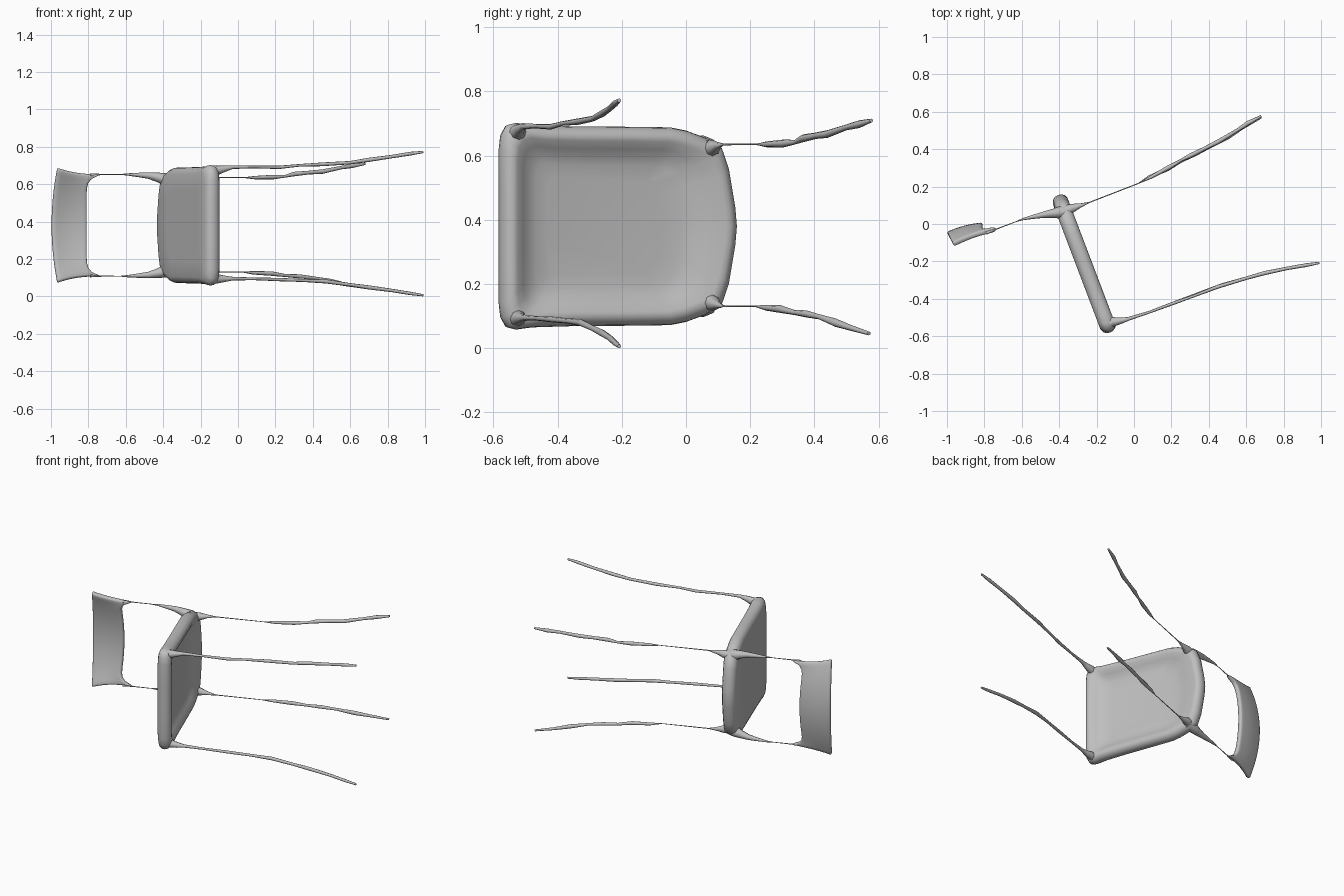
import bpy, bmesh, math
from mathutils import Vector

grey = bpy.data.materials.new("plain_grey")
grey.diffuse_color = (0.52, 0.52, 0.52, 1)
MID = 0.38  # symmetry height of the tipped chair


def finish(bm, name, angle=50):
    bmesh.ops.recalc_face_normals(bm, faces=bm.faces)
    me = bpy.data.meshes.new(name)
    bm.to_mesh(me)
    bm.free()
    ob = bpy.data.objects.new(name, me)
    bpy.context.collection.objects.link(ob)
    me.materials.append(grey)
    bpy.ops.object.select_all(action='DESELECT')
    ob.select_set(True)
    bpy.context.view_layer.objects.active = ob
    bpy.ops.object.shade_smooth_by_angle(angle=math.radians(angle))
    return ob


def skin(bm, rings):
    """Bridge closed rings of equal size and cap both ends."""
    loops = [[bm.verts.new(p) for p in r] for r in rings]
    n = len(loops[0])
    for a, b in zip(loops, loops[1:]):
        for i in range(n):
            j = (i + 1) % n
            bm.faces.new((a[i], a[j], b[j], b[i]))
    bm.faces.new(loops[0])
    bm.faces.new(loops[-1])


def tube(name, pts, sides=8):
    """Tapered tube through (x, y, z, radius) points."""
    rings = []
    for i, p in enumerate(pts):
        a = Vector(pts[max(i - 1, 0)][:3])
        b = Vector(pts[min(i + 1, len(pts) - 1)][:3])
        d = (b - a).normalized()
        side = d.cross(Vector((0, 0, 1))).normalized()
        up = side.cross(d)
        c = Vector(p[:3])
        rings.append([c + p[3] * (side * math.cos(t) + up * math.sin(t))
                      for t in (2 * math.pi * k / sides for k in range(sides))])
    bm = bmesh.new()
    skin(bm, rings)
    finish(bm, name)


# Seat: upright slab with a dished underside facing +x
axis = Vector((-0.355, 0.935, 0))
normal = Vector((0.935, 0.355, 0))
origin = Vector((-0.355, 0.02, 0))
half = [(0.155, 0), (0.15, 0.06), (0.14, 0.12), (0.13, 0.18), (0.108, 0.245),
        (0.07, 0.272), (0.0, 0.298), (-0.05, 0.308), (-0.2, 0.31), (-0.35, 0.311),
        (-0.48, 0.315), (-0.53, 0.322), (-0.56, 0.314), (-0.575, 0.285),
        (-0.58, 0.24), (-0.58, 0.1), (-0.58, 0)]
outline = half + [(y, -h) for y, h in half[-2:0:-1]]
UC = (-0.215 - 0.02) / 0.935


def seat_ring(inset, off):
    ring = []
    for y, h in outline:
        u = (y - 0.02) / 0.935
        d = inset * (1.5 if y > 0 and inset > 0.06 else 1)  # gentler dish at the back
        u = UC + (u - UC) * (1 - d / 0.39)
        p = origin + axis * u + normal * off
        ring.append(Vector((p.x, p.y, MID + h * (1 - inset / 0.31))))
    return ring


bm = bmesh.new()
skin(bm, [seat_ring(*r) for r in (
    (0.12, -0.043), (0.035, -0.043), (0.014, -0.034), (0.003, -0.018), (0, 0),
    (0.003, 0.018), (0.014, 0.034), (0.03, 0.042), (0.045, 0.039),
    (0.07, 0.022), (0.095, 0.007), (0.12, 0.0), (0.16, -0.004))])
finish(bm, "seat")

# Front legs
tube("front_leg_upper", [
    (-0.145, -0.535, 0.67, 0.03), (-0.11, -0.522, 0.674, 0.025), (-0.07, -0.517, 0.683, 0.017),
    (-0.03, -0.507, 0.691, 0.010), (0.08, -0.472, 0.692, 0.007), (0.22, -0.42, 0.69, 0.009),
    (0.32, -0.385, 0.70, 0.007), (0.45, -0.335, 0.706, 0.010), (0.6, -0.29, 0.715, 0.009),
    (0.7, -0.262, 0.73, 0.011), (0.82, -0.237, 0.747, 0.009), (0.92, -0.22, 0.763, 0.010),
    (0.99, -0.208, 0.772, 0.006)])
tube("front_leg_lower", [
    (-0.145, -0.535, 0.095, 0.03), (-0.11, -0.522, 0.094, 0.025), (-0.07, -0.517, 0.094, 0.017),
    (-0.03, -0.507, 0.095, 0.010), (0.08, -0.472, 0.094, 0.007), (0.22, -0.42, 0.090, 0.009),
    (0.35, -0.37, 0.085, 0.008), (0.47, -0.328, 0.08, 0.011), (0.6, -0.29, 0.062, 0.009),
    (0.7, -0.262, 0.048, 0.011), (0.82, -0.237, 0.032, 0.009), (0.92, -0.22, 0.016, 0.009),
    (0.99, -0.208, 0.006, 0.006)])

# Back legs: hair-thin next to the seat, thicker towards the foot
tube("back_leg_upper", [
    (-0.37, 0.068, 0.62, 0.03), (-0.33, 0.085, 0.625, 0.024), (-0.29, 0.098, 0.631, 0.012),
    (-0.24, 0.115, 0.635, 0.003), (0.03, 0.22, 0.635, 0.002), (0.09, 0.25, 0.635, 0.009),
    (0.19, 0.305, 0.638, 0.012), (0.25, 0.34, 0.642, 0.007), (0.3, 0.365, 0.654, 0.012),
    (0.38, 0.405, 0.662, 0.010), (0.45, 0.44, 0.667, 0.012), (0.55, 0.50, 0.688, 0.009),
    (0.61, 0.54, 0.698, 0.012), (0.68, 0.577, 0.709, 0.006)])
tube("back_leg_lower", [
    (-0.37, 0.068, 0.145, 0.03), (-0.33, 0.085, 0.14, 0.024), (-0.29, 0.098, 0.135, 0.012),
    (-0.24, 0.115, 0.131, 0.003), (0.02, 0.215, 0.131, 0.002), (0.08, 0.25, 0.126, 0.009),
    (0.18, 0.295, 0.122, 0.012), (0.25, 0.335, 0.112, 0.008), (0.33, 0.375, 0.107, 0.011),
    (0.41, 0.415, 0.098, 0.008), (0.5, 0.465, 0.08, 0.013), (0.58, 0.515, 0.063, 0.009),
    (0.68, 0.57, 0.046, 0.006)])

# Backrest uprights, mirrored about the mid height
for name, s in (("upright_upper", 1), ("upright_lower", -1)):
    tube(name, [(x, y, MID + s * h, r) for x, y, h, r in (
        (-0.35, 0.065, 0.235, 0.034), (-0.39, 0.062, 0.246, 0.034), (-0.43, 0.057, 0.257, 0.025),
        (-0.48, 0.05, 0.266, 0.017), (-0.53, 0.04, 0.269, 0.012), (-0.59, 0.027, 0.272, 0.006),
        (-0.63, 0.013, 0.272, 0.002), (-0.73, -0.025, 0.272, 0.003),
        (-0.79, -0.048, 0.269, 0.009))])

# Backrest: bowed panel with flared corners
NT, NS = 24, 8
bm = bmesh.new()
grid = []
for i in range(NT + 1):
    t = -1 + 2 * i / NT
    bow = 1 - t * t
    row = []
    for k in range(NS + 1):
        s = k / NS
        x0 = -0.965 - 0.03 * bow
        x1 = -0.81 + 0.075 * abs(t) ** 12
        x = x0 + (x1 - x0) * s
        y = (-0.025 + (x + 0.73) * 0.36 + (0.066 - 0.018 * s) * bow
             + 0.008 * math.sin(s * math.pi))
        h = 0.272 + 0.034 * (1 - s) ** 2.5
        row.append(bm.verts.new((x, y, MID + t * h)))
    grid.append(row)
for a, b in zip(grid, grid[1:]):
    for k in range(NS):
        bm.faces.new((a[k], a[k + 1], b[k + 1], b[k]))
back = finish(bm, "backrest")
solid = back.modifiers.new("thickness", 'SOLIDIFY')
solid.thickness = 0.028
solid.offset = 0
bev = back.modifiers.new("soft_edge", 'BEVEL')
bev.width = 0.009
bev.segments = 2
